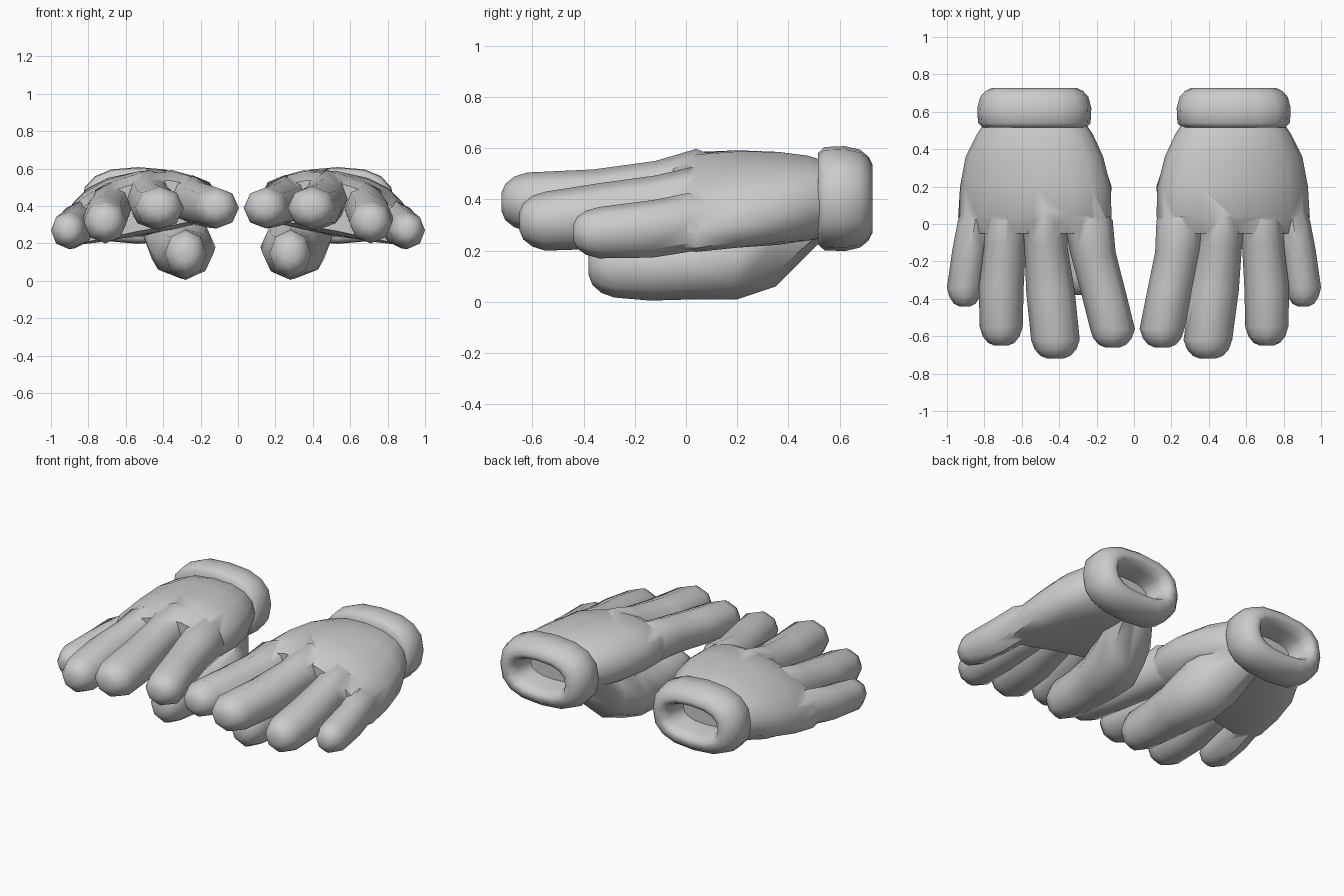
import bpy, bmesh, math

if "Cube" in bpy.data.objects:
    bpy.data.objects.remove(bpy.data.objects["Cube"])

wool = bpy.data.materials.new("grey_wool")
wool.diffuse_color = (0.6, 0.6, 0.6, 1)
wool.use_nodes = True
wool.node_tree.nodes["Principled BSDF"].inputs["Base Color"].default_value = wool.diffuse_color


def loft(name, rings):
    """Closed skin through a list of equal-length point rings."""
    bm = bmesh.new()
    loops = [[bm.verts.new(p) for p in ring] for ring in rings]
    n = len(loops[0])
    for a, b in zip(loops, loops[1:]):
        for i in range(n):
            j = (i + 1) % n
            bm.faces.new((a[i], a[j], b[j], b[i]))
    bm.faces.new(loops[0])
    bm.faces.new(loops[-1])
    bmesh.ops.recalc_face_normals(bm, faces=bm.faces)
    mesh = bpy.data.meshes.new(name)
    bm.to_mesh(mesh)
    bm.free()
    mesh.materials.append(wool)
    ob = bpy.data.objects.new(name, mesh)
    bpy.context.collection.objects.link(ob)
    return ob


def power(v, e):
    return math.copysign(abs(v) ** e, v)


def oval(x, y, z, rx, rz, n, e=1.0, tilt=0.0, arch=0.0):
    """Rounded section across y; tilt and arch bend it down sideways."""
    pts = []
    for i in range(n):
        a = 2 * math.pi * i / n
        u, v = power(math.cos(a), e), power(math.sin(a), e)
        pts.append((x + rx * u, y, z + rz * v - tilt * u - arch * u * u))
    return pts


def finger(name, s, path, dx=0.0):
    """Eight-sided tube along stations (x, y, z, rx, rz) with a blunt tip."""
    y0, y1 = path[0][1], path[-1][1]
    rings = []
    for x, y, z, rx, rz in path:
        t = (y - y0) / (y1 - y0)
        rings.append(oval(s * (x + dx * t), y, z, rx, rz, 8))
    x, y, z, rx, rz = path[-1]
    for back, k in ((0.05, 0.86), (0.085, 0.62), (0.10, 0.32)):
        rings.append(oval(s * (x + dx), y - back, z, rx * k, rz * k, 8))
    return loft(name, rings)


def smooth(ob, angle):
    bpy.ops.object.select_all(action='DESELECT')
    ob.select_set(True)
    bpy.context.view_layer.objects.active = ob
    bpy.ops.object.shade_smooth_by_angle(angle=math.radians(angle))


# palm stations: y, inner x, outer x, z, half height, tilt, arch
PALM = [(0.54, 0.26, 0.80, 0.40, 0.15, 0.01, 0.0),
        (0.48, 0.22, 0.84, 0.405, 0.165, 0.02, 0.01),
        (0.36, 0.165, 0.90, 0.41, 0.175, 0.04, 0.03),
        (0.20, 0.125, 0.93, 0.415, 0.172, 0.06, 0.055),
        (0.04, 0.12, 0.94, 0.41, 0.165, 0.075, 0.065),
        (-0.05, 0.15, 0.92, 0.395, 0.13, 0.075, 0.065)]

FINGERS = {
    "index": [(0.29, 0.14, 0.43, 0.10, 0.10), (0.25, 0.02, 0.435, 0.13, 0.13),
              (0.235, -0.15, 0.415, 0.122, 0.118), (0.19, -0.36, 0.40, 0.12, 0.115),
              (0.15, -0.56, 0.39, 0.12, 0.11)],
    "middle": [(0.48, 0.16, 0.45, 0.09, 0.10), (0.475, 0.04, 0.455, 0.12, 0.142),
               (0.462, -0.12, 0.425, 0.115, 0.125), (0.43, -0.36, 0.395, 0.13, 0.122),
               (0.395, -0.62, 0.39, 0.13, 0.115)],
    "ring": [(0.68, 0.14, 0.40, 0.08, 0.10), (0.68, 0.02, 0.395, 0.115, 0.13),
             (0.69, -0.12, 0.365, 0.112, 0.128), (0.71, -0.34, 0.335, 0.12, 0.128),
             (0.71, -0.55, 0.315, 0.115, 0.115)],
    "little": [(0.84, 0.12, 0.31, 0.07, 0.08), (0.85, 0.01, 0.31, 0.093, 0.115),
               (0.875, -0.13, 0.285, 0.095, 0.112), (0.905, -0.34, 0.27, 0.095, 0.10)],
    "thumb": [(0.42, 0.53, 0.36, 0.12, 0.12), (0.34, 0.35, 0.25, 0.17, 0.19),
              (0.30, 0.20, 0.18, 0.18, 0.17), (0.285, 0.04, 0.15, 0.155, 0.14),
              (0.28, -0.14, 0.14, 0.12, 0.135), (0.28, -0.28, 0.145, 0.112, 0.128)],
}

# cuff profile from the hand side, round the rim and into the opening: y, inset
CUFF = [(0.515, 0.09), (0.515, 0.03), (0.54, 0.004), (0.62, 0.0), (0.68, 0.016),
        (0.712, 0.045), (0.728, 0.08), (0.722, 0.11), (0.67, 0.135), (0.56, 0.145)]

for side, s in (("right", 1), ("left", -1)):
    # palm, with fingers and thumb welded on
    hand = loft(side + "_hand", [
        oval(s * (a + b) / 2, y, z, (b - a) / 2, h, 16, 0.85, s * tilt, arch)
        for y, a, b, z, h, tilt, arch in PALM])
    # the left index and middle fingers lean a little differently
    lean = {"index": -0.035, "middle": 0.025} if s < 0 else {}
    for key, path in FINGERS.items():
        part = finger(side + "_" + key, s, path, lean.get(key, 0.0))
        bpy.context.view_layer.objects.active = hand
        weld = hand.modifiers.new("weld_" + key, 'BOOLEAN')
        weld.operation, weld.solver, weld.object = 'UNION', 'EXACT', part
        bpy.ops.object.modifier_apply(modifier=weld.name)
        bpy.data.objects.remove(part)
    smooth(hand, 50)

    # rolled cuff with a hollow opening
    cuff = loft(side + "_cuff", [
        oval(s * 0.533, y, 0.403, 0.305 - d, 0.205 - d * 0.9, 16, 0.78) for y, d in CUFF])
    smooth(cuff, 60)
